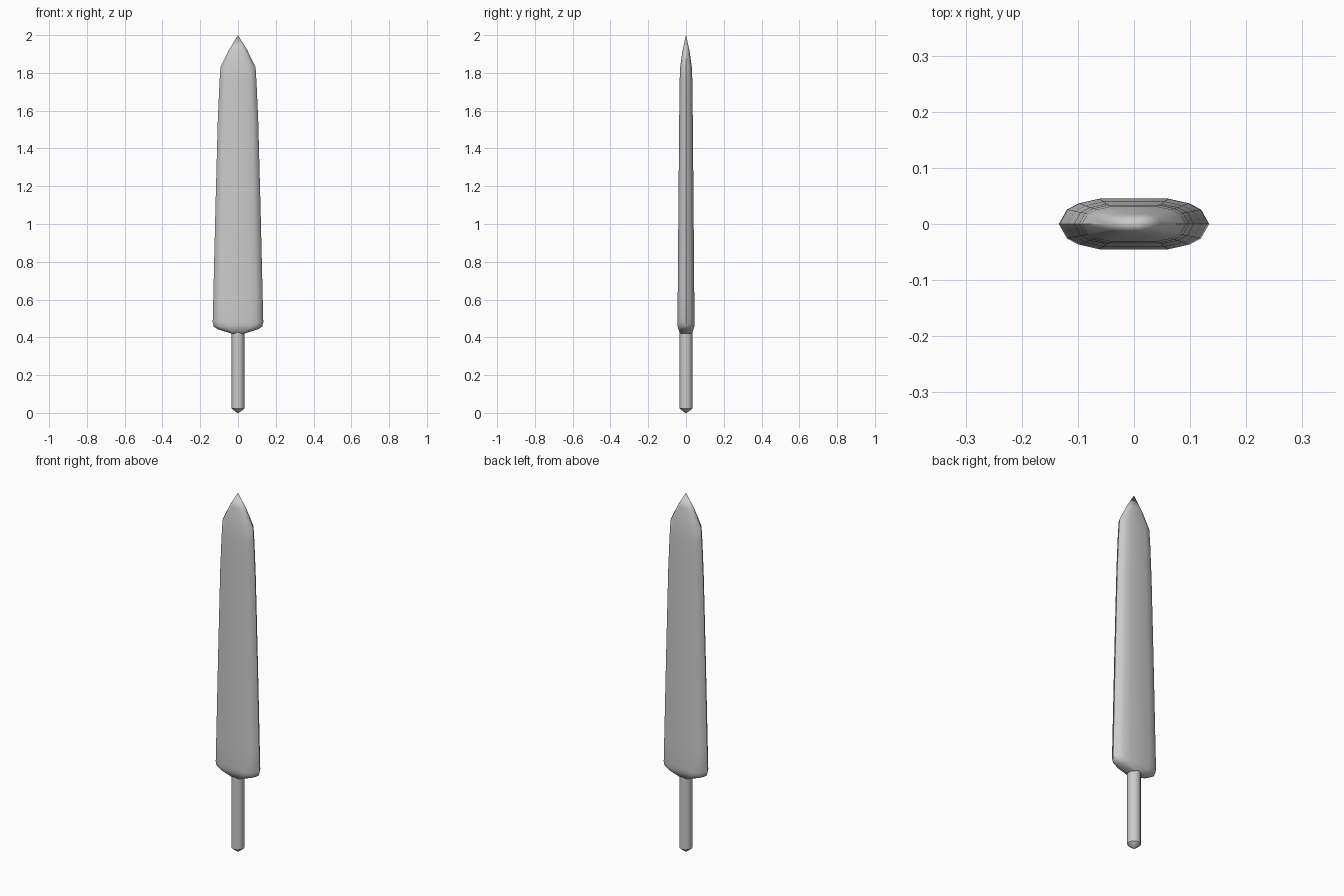
import bpy, bmesh, math

if "Cube" in bpy.data.objects:
    bpy.data.objects.remove(bpy.data.objects["Cube"])

def loft(name, section, levels, angle):
    """Skin rings of a unit section scaled by (half width, half depth) at each z."""
    bm = bmesh.new()
    rings = [[bm.verts.new((x * w, y * d, z)) for x, y in section]
             for z, w, d in levels]
    n = len(section)
    for a, b in zip(rings, rings[1:]):
        for i in range(n):
            j = (i + 1) % n
            bm.faces.new((a[i], a[j], b[j], b[i]))
    bm.faces.new(rings[0][::-1])
    bm.faces.new(rings[-1])
    bmesh.ops.remove_doubles(bm, verts=bm.verts, dist=0.0002)
    bmesh.ops.recalc_face_normals(bm, faces=bm.faces)
    me = bpy.data.meshes.new(name)
    bm.to_mesh(me)
    bm.free()
    ob = bpy.data.objects.new(name, me)
    bpy.context.collection.objects.link(ob)
    bpy.ops.object.select_all(action='DESELECT')
    ob.select_set(True)
    bpy.context.view_layer.objects.active = ob
    bpy.ops.object.shade_smooth_by_angle(angle=math.radians(angle))
    return ob

# Blade: flattened bevelled section, mirrored from one quarter
quarter = [(0.89, 0.58), (0.73, 0.82), (0.46, 1.0)]
half = [(1, 0)] + quarter + [(-x, y) for x, y in reversed(quarter)]
blade_section = half + [(-x, -y) for x, y in half]
loft("blade", blade_section, [
    (0.418, 0.030, 0.028),
    (0.430, 0.066, 0.035),
    (0.442, 0.105, 0.040),
    (0.457, 0.128, 0.044),
    (0.480, 0.134, 0.045),
    (0.600, 0.131, 0.044),
    (1.100, 0.119, 0.040),
    (1.550, 0.107, 0.036),
    (1.750, 0.098, 0.034),
    (1.830, 0.093, 0.031),
    (1.920, 0.049, 0.018),
    (2.000, 0.000, 0.000)], 50)

# Tang: thin round rod with a blunt pointed end
circle = [(math.cos(math.tau * i / 12), math.sin(math.tau * i / 12)) for i in range(12)]
loft("tang", circle, [
    (0.000, 0.004, 0.004),
    (0.010, 0.018, 0.018),
    (0.024, 0.034, 0.034),
    (0.440, 0.034, 0.034)], 40)
